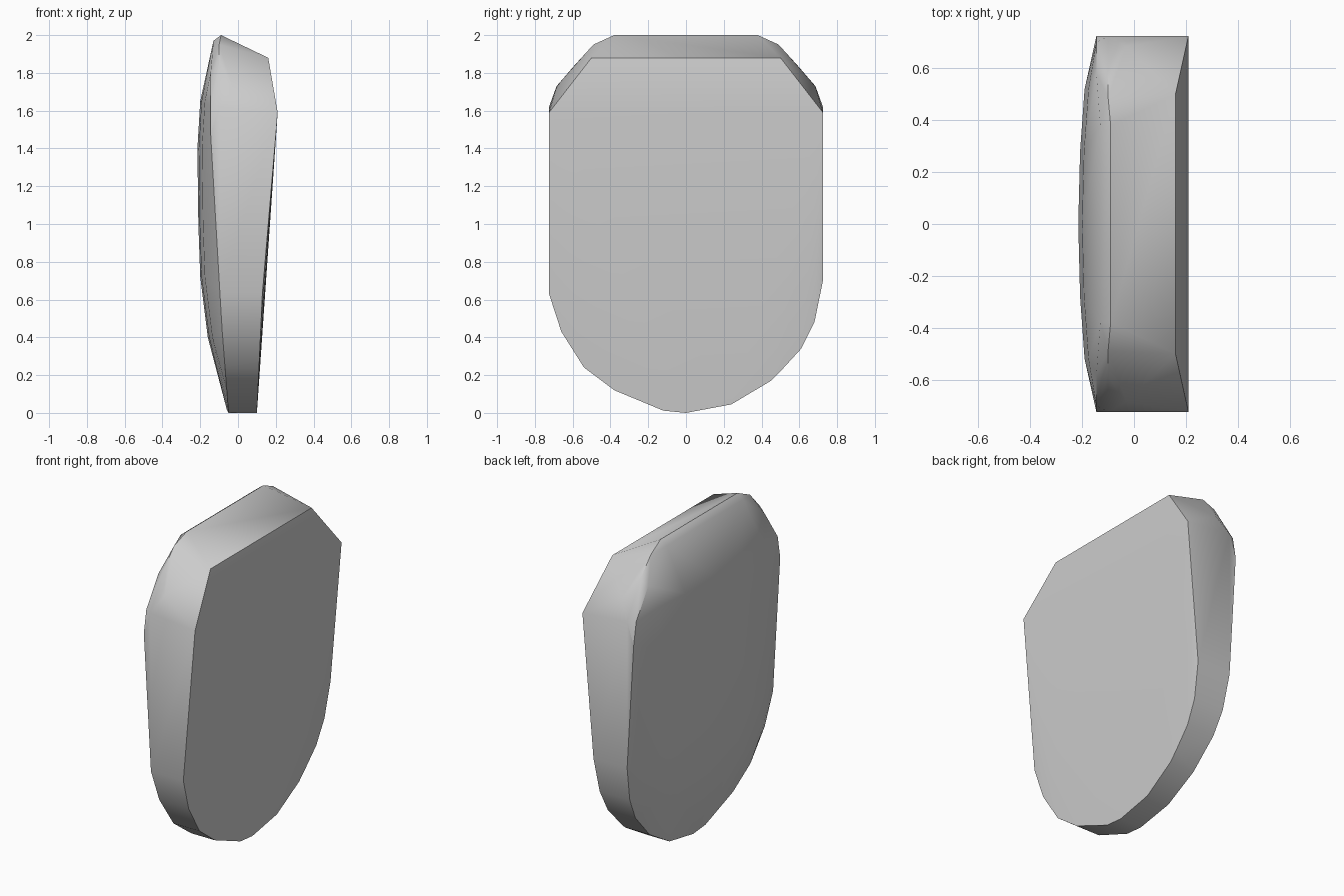
import bpy, bmesh, math

cube = bpy.data.objects.get("Cube")
if cube:
    bpy.data.objects.remove(cube, do_unlink=True)


def interp(z, table):
    """Piecewise linear lookup of x by height."""
    for (z0, x0), (z1, x1) in zip(table, table[1:]):
        if z <= z1:
            return x0 + (x1 - x0) * (z - z0) / (z1 - z0)
    return table[-1][1]


# Rounded lower outline (y, z), shared by both broad faces
outline = [(-0.725, 0.63), (-0.66, 0.43), (-0.54, 0.24), (-0.38, 0.12),
           (-0.12, 0.012), (0, 0), (0.24, 0.045), (0.45, 0.17),
           (0.61, 0.34), (0.68, 0.48), (0.725, 0.7)]
# Rim and crown of the bulged side (z, x)
rim = [(0, -0.05), (0.45, -0.085), (1.48, -0.145)]
crown = [(0.02, -0.06), (0.4, -0.16), (0.72, -0.2), (1.0, -0.21),
         (1.4, -0.215), (1.65, -0.2), (1.97, -0.13)]

points = []

# Lower wall between the flat face and the rim
for y, z in outline:
    points.append((0.1 + 0.069 * z - 0.015 * min(z / 0.65, 1), y, z))
    points.append((interp(z, rim), y, z))

# Flat face ends, upper corners and top edge, mirrored front to back
for s in (-1, 1):
    for x, y, z in [(0.21, 0.725, 1.59), (0.16, 0.5, 1.88), (0.11, 0.5, 0.22),
                    (-0.09, 0.38, 2.0), (-0.1, 0.49, 1.95), (-0.1, 0.59, 1.84),
                    (-0.03, 0.685, 1.73), (-0.1, 0.725, 1.62),
                    (-0.145, 0.725, 1.48), (-0.145, 0.7, 1.62),
                    (-0.145, 0.58, 1.8), (-0.13, 0.38, 1.97)]:
        points.append((x, s * y, z))

# Gentle dome of the bulged side
for z, x in crown:
    points.append((x, 0, z))
    for y in (0.28, 0.52):
        if 0.4 <= z < 1.7:
            points += [(x + 0.09 * y * y, s * y, z) for s in (-1, 1)]

bm = bmesh.new()
for p in points:
    bm.verts.new(p)
hull = bmesh.ops.convex_hull(bm, input=bm.verts)
loose = [v for v in bm.verts if not v.link_faces]
bmesh.ops.delete(bm, geom=loose, context="VERTS")
bmesh.ops.dissolve_limit(bm, angle_limit=math.radians(0.5),
                         verts=bm.verts, edges=bm.edges)
bmesh.ops.recalc_face_normals(bm, faces=bm.faces)
mesh = bpy.data.meshes.new("rounded_slab")
bm.to_mesh(mesh)
bm.free()

# Plain grey
grey = bpy.data.materials.new("plain grey")
grey.use_nodes = True
colour = (0.6, 0.6, 0.6, 1)
grey.diffuse_color = colour
grey.node_tree.nodes["Principled BSDF"].inputs["Base Color"].default_value = colour
mesh.materials.append(grey)

slab = bpy.data.objects.new("rounded_slab", mesh)
bpy.context.collection.objects.link(slab)
bpy.context.view_layer.objects.active = slab
slab.select_set(True)
bpy.ops.object.shade_smooth_by_angle(angle=math.radians(30))
